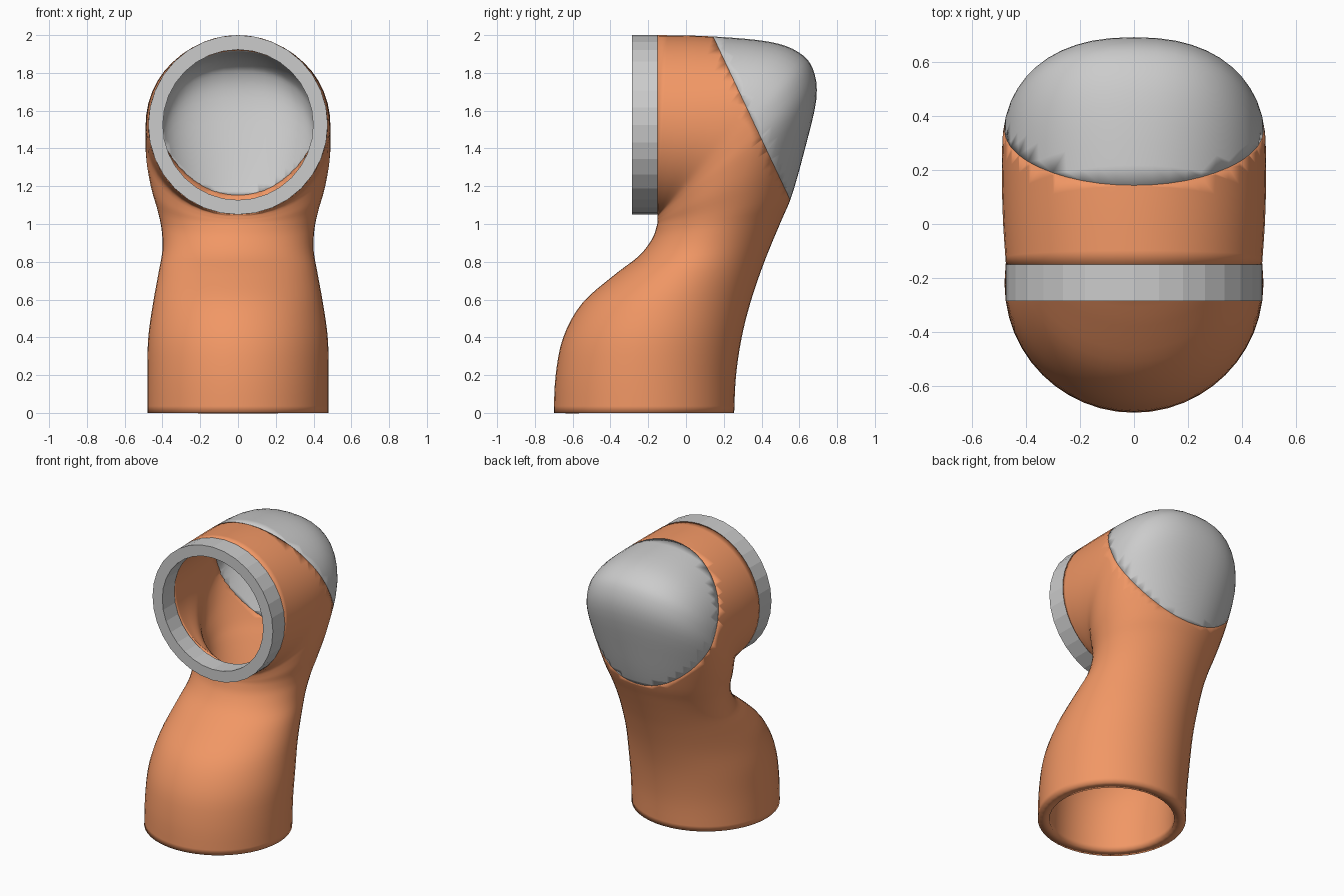
import bpy, bmesh, math
from mathutils import Vector

if "Cube" in bpy.data.objects:
    bpy.data.objects.remove(bpy.data.objects["Cube"])

SEG = 48
# Cross-sections: front y, front z, back y, back z, half width, squareness
KEYS = [
    (-.70, 0, .255, 0, .48, 2), (-.69, .2, .265, .2, .48, 2),
    (-.65, .4, .295, .4, .475, 2), (-.55, .58, .34, .58, .45, 2),
    (-.38, .73, .40, .76, .42, 2), (-.25, .83, .455, .90, .40, 2),
    (-.18, .92, .51, 1.03, .405, 2), (-.155, .99, .56, 1.15, .425, 2.05),
    (-.15, 1.02, .625, 1.38, .46, 2.15), (-.15, 1.03, .69, 1.66, .485, 2.3),
    (-.15, 1.035, .672, 1.82, .49, 2.35), (-.15, 1.04, .595, 1.91, .49, 2.3),
    (-.15, 1.042, .44, 1.965, .49, 2.2), (-.15, 1.045, .14, 1.993, .485, 2.05),
    (-.15, 1.05, -.15, 2.0, .475, 2),
]


def catmull(keys, steps):
    out = []
    for i in range(len(keys) - 1):
        p0, p1, p2 = keys[max(i - 1, 0)], keys[i], keys[i + 1]
        p3 = keys[min(i + 2, len(keys) - 1)]
        for s in range(steps):
            t = s / steps
            out.append([.5 * (2 * b + (c - a) * t + (2 * a - 5 * b + 4 * c - d) * t * t
                              + (3 * b - a - 3 * c + d) * t ** 3)
                        for a, b, c, d in zip(p0, p1, p2, p3)])
    return out + [list(keys[-1])]


def section(fy, fz, by, bz, w, power):
    front, back = Vector((0, fy, fz)), Vector((0, by, bz))
    mid, half = (front + back) / 2, (back - front) / 2
    pts = []
    for i in range(SEG):
        a = 2 * math.pi * i / SEG
        c, s = math.cos(a), math.sin(a)
        e = 2 / power if c > 0 else 1
        x = math.copysign(abs(s) ** e, s) * w
        pts.append(mid + half * math.copysign(abs(c) ** e, c) + Vector((x, 0, 0)))
    return pts


def elbow_part(name, keep_back):
    """Loft the full elbow, then keep one side of the slanted seam."""
    bm = bmesh.new()
    rings = [[bm.verts.new(p) for p in section(*k)] for k in catmull(KEYS, 4)]
    for r0, r1 in zip(rings, rings[1:]):
        for i in range(SEG):
            j = (i + 1) % SEG
            bm.faces.new((r0[i], r0[j], r1[j], r1[i]))
    bmesh.ops.bisect_plane(bm, geom=bm.verts[:] + bm.edges[:] + bm.faces[:], dist=.002,
                           plane_co=(0, .14, 2), plane_no=(0, .88, .415),
                           clear_outer=not keep_back, clear_inner=keep_back)
    # Faces point outwards
    bmesh.ops.recalc_face_normals(bm, faces=bm.faces[:])
    probe = max(bm.faces, key=lambda f: f.calc_center_median().y)
    if probe.normal.y < 0:
        bmesh.ops.reverse_faces(bm, faces=bm.faces[:])
    for f in bm.faces:
        f.smooth = True
    return finish(bm, name)


def finish(bm, name):
    me = bpy.data.meshes.new(name)
    bm.to_mesh(me)
    bm.free()
    ob = bpy.data.objects.new(name, me)
    bpy.context.collection.objects.link(ob)
    return ob


def thicken(ob, t):
    m = ob.modifiers.new("wall", 'SOLIDIFY')
    m.thickness, m.offset = t, -1


# Hollow orange elbow
orange = bpy.data.materials.new("orange")
orange.diffuse_color = (.88, .31, .13, 1)
orange.use_nodes = True
orange.node_tree.nodes["Principled BSDF"].inputs["Base Color"].default_value = orange.diffuse_color
shell = elbow_part("elbow_shell", False)
shell.data.materials.append(orange)
thicken(shell, .075)

# Grey rear cap
cap = elbow_part("rear_cap", True)
thicken(cap, .075)

# Flat-sided grey collar on the front opening
bm = bmesh.new()
N = 32
profile = [(.475, -.285), (.475, -.15), (.398, -.15), (.398, -.285)]
loops = [[bm.verts.new((r * math.sin(2 * math.pi * i / N), y,
                        1.525 + r * math.cos(2 * math.pi * i / N)))
          for i in range(N)] for r, y in profile]
for k in range(4):
    a, b = loops[k], loops[(k + 1) % 4]
    for i in range(N):
        j = (i + 1) % N
        bm.faces.new((a[i], a[j], b[j], b[i]))
bmesh.ops.recalc_face_normals(bm, faces=bm.faces[:])
finish(bm, "front_collar")
